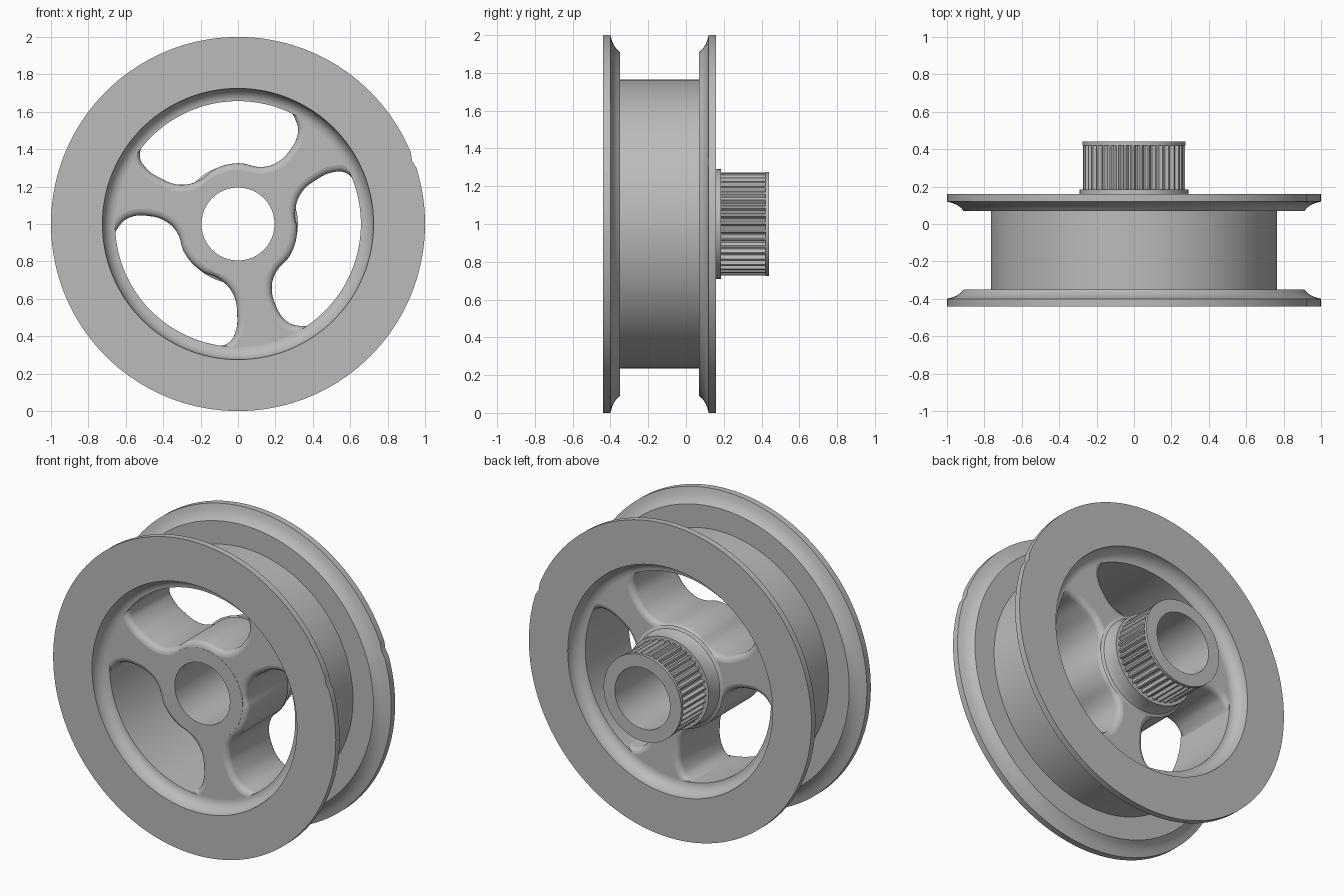
import bpy, bmesh
from math import sin, cos, pi, radians

cube = bpy.data.objects.get("Cube")
if cube:
    bpy.data.objects.remove(cube, do_unlink=True)

grey = bpy.data.materials.new("plain grey")
grey.use_nodes = True
grey.diffuse_color = (0.5, 0.5, 0.5, 1)
grey.node_tree.nodes["Principled BSDF"].inputs["Base Color"].default_value = (0.5, 0.5, 0.5, 1)

FRONT, BACK = -0.44, 0.16            # flange faces
WEB_FRONT, WEB_BACK = -0.36, 0.08    # spoke faces
MID = (FRONT + BACK) / 2


def finish(ob, angle=30):
    bpy.ops.object.select_all(action='DESELECT')
    ob.select_set(True)
    bpy.context.view_layer.objects.active = ob
    bpy.ops.object.shade_smooth_by_angle(angle=radians(angle))


def lathe(name, profile, steps, shape=lambda i, r: r):
    """Spin a closed (radius, y) profile about the axle; shape adjusts the radius per step."""
    bm = bmesh.new()
    rings = []
    for i in range(steps):
        a = 2 * pi * i / steps
        rings.append([bm.verts.new((shape(i, r) * cos(a), y, 1 + shape(i, r) * sin(a)))
                      for r, y in profile])
    n = len(profile)
    for i in range(steps):
        a, b = rings[i], rings[(i + 1) % steps]
        for j in range(n):
            k = (j + 1) % n
            bm.faces.new((a[j], a[k], b[k], b[j]))
    bmesh.ops.recalc_face_normals(bm, faces=bm.faces)
    me = bpy.data.meshes.new(name)
    bm.to_mesh(me)
    bm.free()
    me.materials.append(grey)
    ob = bpy.data.objects.new(name, me)
    bpy.context.collection.objects.link(ob)
    finish(ob)
    return ob


# Rim: half profile from barrel to inner wall, mirrored front to back
half = [(0.765, -0.35), (0.91, -0.35), (0.925, -0.366), (0.945, -0.381),
        (0.97, -0.392), (1.0, -0.40), (1.0, FRONT)]
half += [(0.657 + 0.068 * cos(t * pi / 16), FRONT + 0.08 * sin(t * pi / 16)) for t in range(9)]
rim_profile = half + [(r, 2 * MID - y) for r, y in reversed(half)]
# A tiny nick in both flange edges
lathe("rim", rim_profile, 144, lambda i, r: r - 0.01 if i == 8 and r > 0.98 else r)

# Spoked web: flat outline with three rounded openings and soft edges
lobe = [(-0.525, 0.365), (-0.497, 0.305), (-0.417, 0.246), (-0.31, 0.21), (-0.203, 0.235),
        (-0.123, 0.294), (0, 0.325), (0.128, 0.305), (0.203, 0.326), (0.278, 0.395),
        (0.32, 0.485), (0.312, 0.545)]
arc = [(0.665 * cos(radians(a)), 0.665 * sin(radians(a))) for a in range(66, 140, 9)]
opening = lobe + arc


def circle(r, n=32):
    return [(r * cos(2 * pi * i / n), r * sin(2 * pi * i / n)) for i in range(n)]


def turned(points, a):
    return [(x * cos(a) - y * sin(a), x * sin(a) + y * cos(a)) for x, y in points]


curve = bpy.data.curves.new("spoked_web", 'CURVE')
curve.dimensions = '2D'
curve.fill_mode = 'BOTH'
curve.resolution_u = 6
soft = 0.035
curve.bevel_depth = soft
curve.bevel_resolution = 3
curve.offset = -soft
curve.extrude = (WEB_BACK - WEB_FRONT) / 2 - soft
outlines = [circle(0.72), circle(0.225)] + [turned(opening, k * 2 * pi / 3) for k in range(3)]
for outline in outlines:
    spline = curve.splines.new('BEZIER')
    spline.bezier_points.add(len(outline) - 1)
    for p, (x, y) in zip(spline.bezier_points, outline):
        p.co = (x, y, 0)
        p.handle_left_type = p.handle_right_type = 'AUTO'
    spline.use_cyclic_u = True
curve.materials.append(grey)
web = bpy.data.objects.new("spoked_web", curve)
bpy.context.collection.objects.link(web)
web.location = (0, MID, 1)
web.rotation_euler = (pi / 2, 0, 0)
bpy.ops.object.select_all(action='DESELECT')
web.select_set(True)
bpy.context.view_layer.objects.active = web
bpy.ops.object.convert(target='MESH')
finish(bpy.context.view_layer.objects.active, 35)

# Hub tube with rear collar and end lip
lathe("hub", [(0.195, WEB_FRONT - 0.001), (0.285, WEB_FRONT - 0.001), (0.285, WEB_BACK - 0.02),
              (0.32, WEB_BACK), (0.302, 0.09), (0.292, 0.115), (0.29, 0.185), (0.25, 0.185),
              (0.25, 0.42), (0.275, 0.42), (0.275, 0.44), (0.195, 0.44)], 96)

# Toothed drive ring around the hub
lathe("drive_teeth", [(0.22, 0.18), (0.27, 0.18), (0.27, 0.425), (0.22, 0.425)], 160,
      lambda i, r: r if r < 0.25 else (0.272 if i % 4 < 2 else 0.254))
